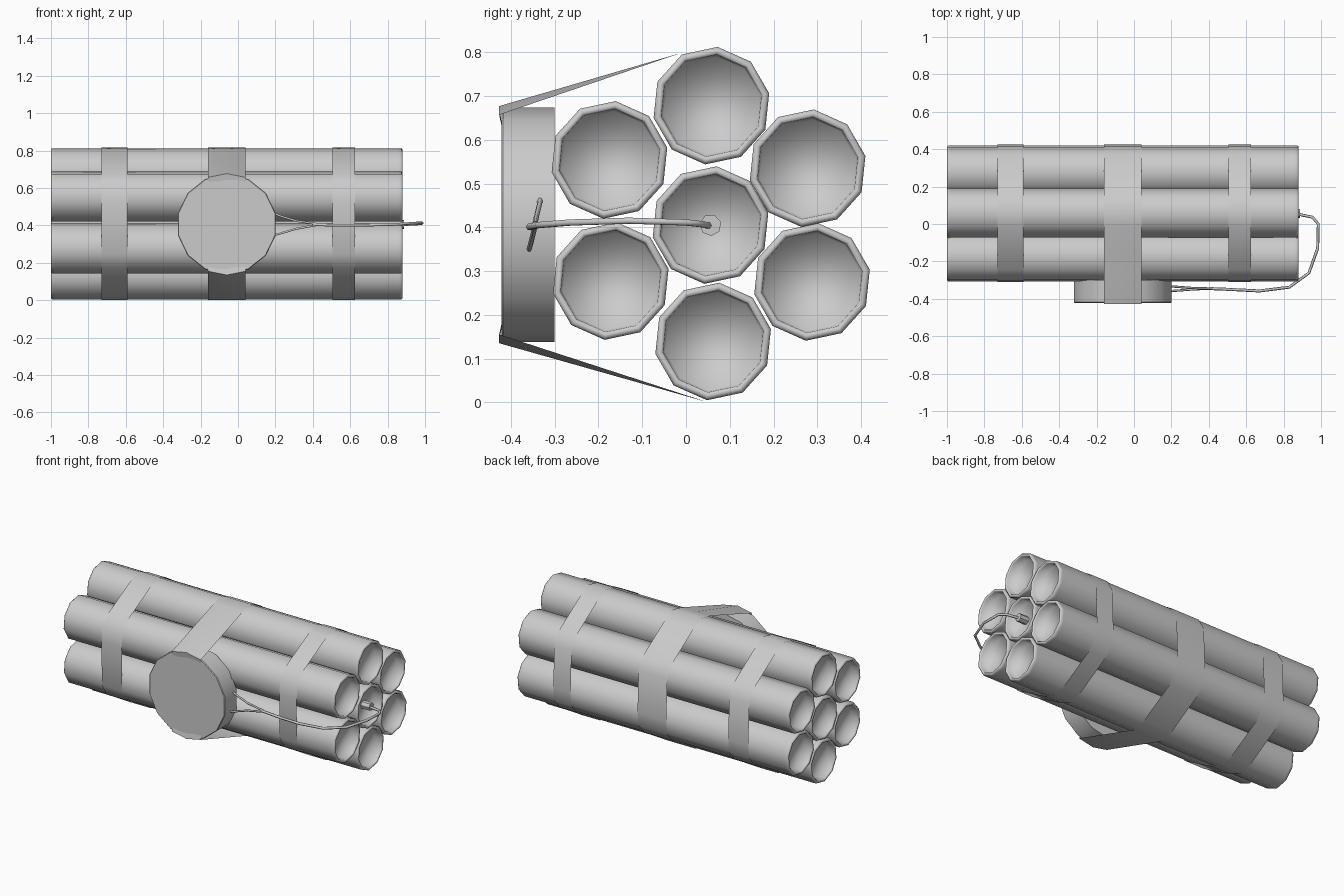
import bpy, bmesh, math
from mathutils import Vector
from mathutils.geometry import convex_hull_2d

if "Cube" in bpy.data.objects:
    bpy.data.objects.remove(bpy.data.objects["Cube"])

R, SIDES, PHASE = 0.135, 10, math.radians(84)
X0, X1 = -1.0, 0.88
CENTRES = [(0.056, 0.405), (0.058, 0.678), (0.062, 0.139), (-0.175, 0.554),
           (-0.172, 0.277), (0.278, 0.535), (0.288, 0.275)]


def make(name, bm, smooth=True, angle=None):
    bmesh.ops.recalc_face_normals(bm, faces=bm.faces)
    for f in bm.faces:
        f.smooth = smooth
    me = bpy.data.meshes.new(name)
    bm.to_mesh(me)
    bm.free()
    ob = bpy.data.objects.new(name, me)
    bpy.context.collection.objects.link(ob)
    if angle:
        bpy.ops.object.select_all(action='DESELECT')
        ob.select_set(True)
        bpy.context.view_layer.objects.active = ob
        bpy.ops.object.shade_smooth_by_angle(angle=math.radians(angle))
    return ob


def ring_points(c, r, n, phase):
    return [(c[0] + r * math.cos(phase + i * math.tau / n),
             c[1] + r * math.sin(phase + i * math.tau / n)) for i in range(n)]


def lathe_x(name, c, profile, n, phase, angle=None):
    """Lofted rings along x, closed at both ends."""
    bm = bmesh.new()
    rings = [[bm.verts.new((x, y, z)) for y, z in ring_points(c, r, n, phase)]
             for x, r in profile]
    for a, b in zip(rings, rings[1:]):
        for i in range(n):
            j = (i + 1) % n
            bm.faces.new((a[i], a[j], b[j], b[i]))
    bm.faces.new(rings[0])
    bm.faces.new(rings[-1])
    return make(name, bm, angle=angle)


# tubes with bevelled rims and recessed ends
end = [(0.05, 0.112), (0.006, 0.117), (0.0, 0.121), (0.0, 0.129), (0.007, R), (0.02, R)]
profile = [(X0 + d, r) for d, r in end] + [(X1 - d, r) for d, r in reversed(end)]
for k, c in enumerate(CENTRES):
    lathe_x(f"tube_{k + 1}", c, profile, SIDES, PHASE)

# small plug in the centre tube
lathe_x("wire_plug", CENTRES[0], [(0.82, 0.025), (0.888, 0.025)], 7, 0.3, 40)


# thin straps following the outline of the bundle
def strip(name, cols, closed):
    """cols: list of (x, [(y, z), ...]) with equal point counts."""
    bm = bmesh.new()
    vs = [[bm.verts.new((x, y, z)) for y, z in pts] for x, pts in cols]
    n = len(vs[0])
    for a, b in zip(vs, vs[1:]):
        for i in range(n if closed else n - 1):
            j = (i + 1) % n
            bm.faces.new((a[i], a[j], b[j], b[i]))
    return make(name, bm, angle=40)


def hull(points):
    return [points[i] for i in convex_hull_2d([Vector(p) for p in points])]


outline = [p for c in CENTRES for p in ring_points(c, R + 0.004, SIDES, PHASE)]
for name, xa, xb in (("left_strap", -0.73, -0.59), ("right_strap", 0.505, 0.625)):
    loop = hull(outline)
    strip(name, [(xa, loop), (xb, loop)], True)

# wide strap running over the round timer
top, bottom = (-0.427, 0.677), (-0.427, 0.135)
loop = hull(outline + [top, bottom])
k = loop.index(top)
loop = loop[k:] + loop[:k]
if loop[1] == bottom:
    loop = loop[1:] + loop[:1]
head, tail = (-0.417, 0.61), (-0.417, 0.20)
if loop[0] == bottom:
    head, tail = tail, head
path = [head] + loop + [tail]


def dip(p):
    if p[0] > -0.425:
        return p
    return (p[0], p[1] + (-0.02 if p[1] > 0.4 else 0.02))


side = [dip(p) for p in path]
strip("middle_strap", [(-0.16, side), (-0.06, path), (0.04, side)], False)

# round timer case
bm = bmesh.new()
TS = 14
rings = [[bm.verts.new((-0.06 + x, y, 0.406 + z))
          for x, z in ring_points((0, 0), r, TS, math.pi / 2)]
         for y, r in ((-0.3, 0.268), (-0.418, 0.268), (-0.422, 0.264))]
for a, b in zip(rings, rings[1:]):
    for i in range(TS):
        j = (i + 1) % TS
        bm.faces.new((a[i], a[j], b[j], b[i]))
bm.faces.new(rings[0])
bm.faces.new(rings[-1])
make("timer_case", bm, angle=30)


# wires from the timer to the plug
def wire(name, pts, r):
    cu = bpy.data.curves.new(name, 'CURVE')
    cu.dimensions = '3D'
    cu.bevel_depth = r
    cu.bevel_resolution = 1
    cu.use_fill_caps = True
    sp = cu.splines.new('POLY')
    sp.points.add(len(pts) - 1)
    for p, co in zip(sp.points, pts):
        p.co = (*co, 1)
    bpy.context.collection.objects.link(bpy.data.objects.new(name, cu))


wire("upper_wire", [(0.17, -0.332, 0.475), (0.22, -0.335, 0.452), (0.31, -0.342, 0.424),
                    (0.42, -0.345, 0.408)], 0.006)
wire("lower_wire", [(0.17, -0.36, 0.343), (0.22, -0.357, 0.355), (0.31, -0.35, 0.382),
                    (0.42, -0.345, 0.402)], 0.006)
wire("main_wire", [(0.4, -0.345, 0.405), (0.52, -0.35, 0.4), (0.67, -0.358, 0.401),
                   (0.83, -0.338, 0.405), (0.935, -0.262, 0.411), (0.982, -0.13, 0.415),
                   (0.985, 0.0, 0.411), (0.955, 0.036, 0.407), (0.88, 0.052, 0.404)], 0.008)
